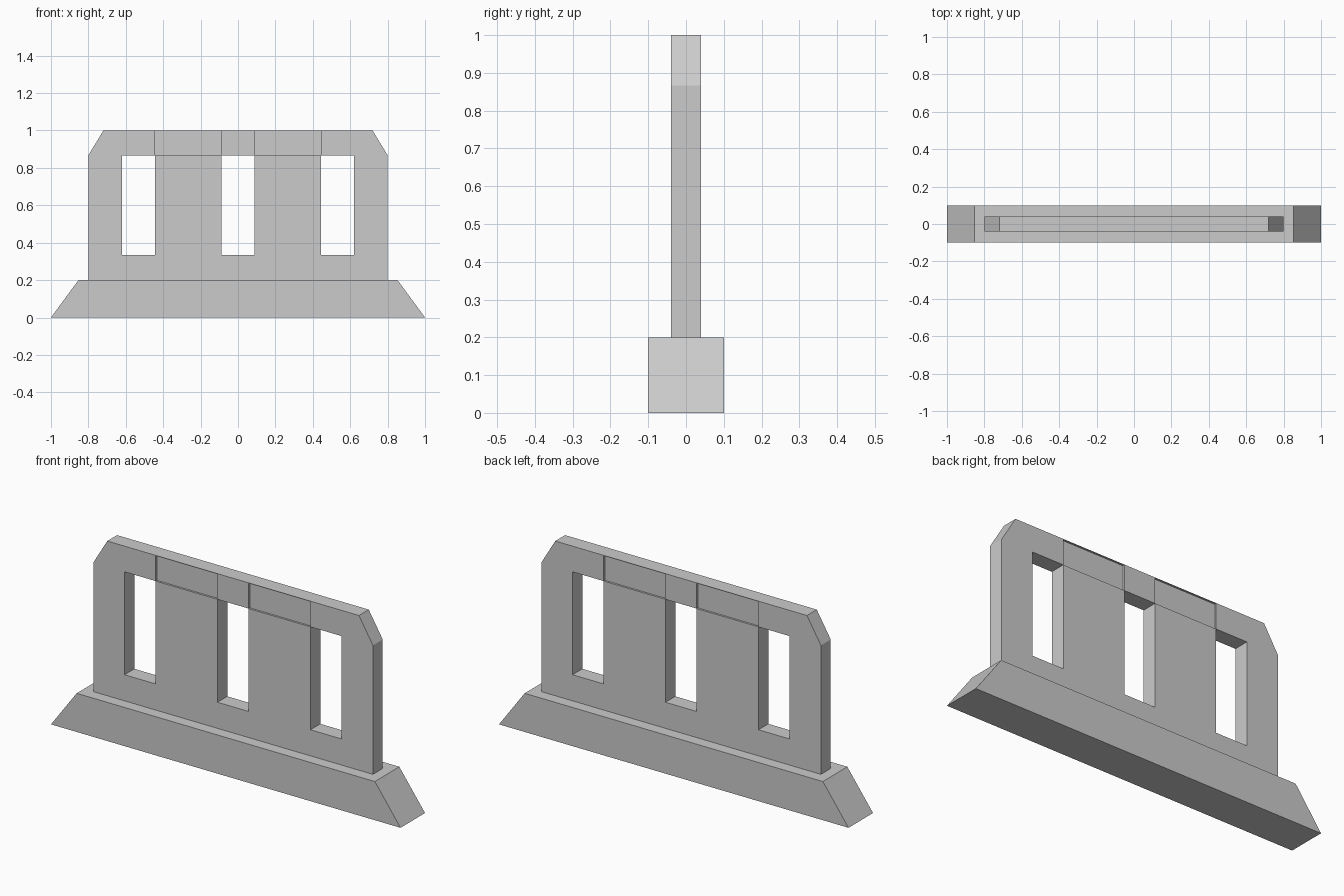
import bpy
import bmesh

cube = bpy.data.objects.get("Cube")
if cube:
    bpy.data.objects.remove(cube, do_unlink=True)

# Single flat grey
grey = bpy.data.materials.new("concrete grey")
grey.use_nodes = True
colour = (0.6, 0.6, 0.6, 1)
grey.diffuse_color = colour
grey.node_tree.nodes["Principled BSDF"].inputs["Base Color"].default_value = colour


def slab(name, profile, y0, y1):
    """Extrude an x-z outline from y0 to y1."""
    bm = bmesh.new()
    face = bm.faces.new([bm.verts.new((x, y0, z)) for x, z in profile])
    moved = bmesh.ops.extrude_face_region(bm, geom=[face])["geom"]
    verts = [v for v in moved if isinstance(v, bmesh.types.BMVert)]
    bmesh.ops.translate(bm, verts=verts, vec=(0, y1 - y0, 0))
    bmesh.ops.recalc_face_normals(bm, faces=bm.faces)
    mesh = bpy.data.meshes.new(name)
    bm.to_mesh(mesh)
    bm.free()
    mesh.materials.append(grey)
    obj = bpy.data.objects.new(name, mesh)
    bpy.context.collection.objects.link(obj)
    return obj


def rect(x0, x1, z0, z1):
    return [(x0, z0), (x1, z0), (x1, z1), (x0, z1)]


def cut(target, name, profile, y0, y1):
    cutter = slab(name, profile, y0, y1)
    cutter.hide_render = True
    cutter.hide_set(True)
    mod = target.modifiers.new(name, "BOOLEAN")
    mod.operation = "DIFFERENCE"
    mod.solver = "EXACT"
    mod.object = cutter


BASE_TOP, SLOT_TOP, THICK, RECESS = 0.2, 0.867, 0.04, 0.01
SLOT_HALF, SLOT_STEP = 0.089, 0.532

# Sloped foot
slab("base", [(-1, 0), (1, 0), (0.853, BASE_TOP), (-0.853, BASE_TOP)], -0.1, 0.1)

# Upright panel with clipped upper corners
wall = slab("wall", [(-0.8, BASE_TOP), (0.8, BASE_TOP), (0.8, SLOT_TOP), (0.72, 1),
                     (-0.72, 1), (-0.8, SLOT_TOP)], -THICK, THICK)

# Three tall openings
for i in (-1, 0, 1):
    x = i * SLOT_STEP
    cut(wall, "slot_cutter", rect(x - SLOT_HALF, x + SLOT_HALF, 0.335, SLOT_TOP), -0.2, 0.2)

# Shallow recesses between the openings, front and back, under a thin top lip
for side in (-1, 1):
    x0, x1 = sorted((side * SLOT_HALF, side * (SLOT_STEP - SLOT_HALF)))
    for face in (-1, 1):
        y0, y1 = sorted((face * (THICK - RECESS), face * 0.2))
        cut(wall, "recess_cutter", rect(x0, x1, SLOT_TOP, 0.998), y0, y1)
